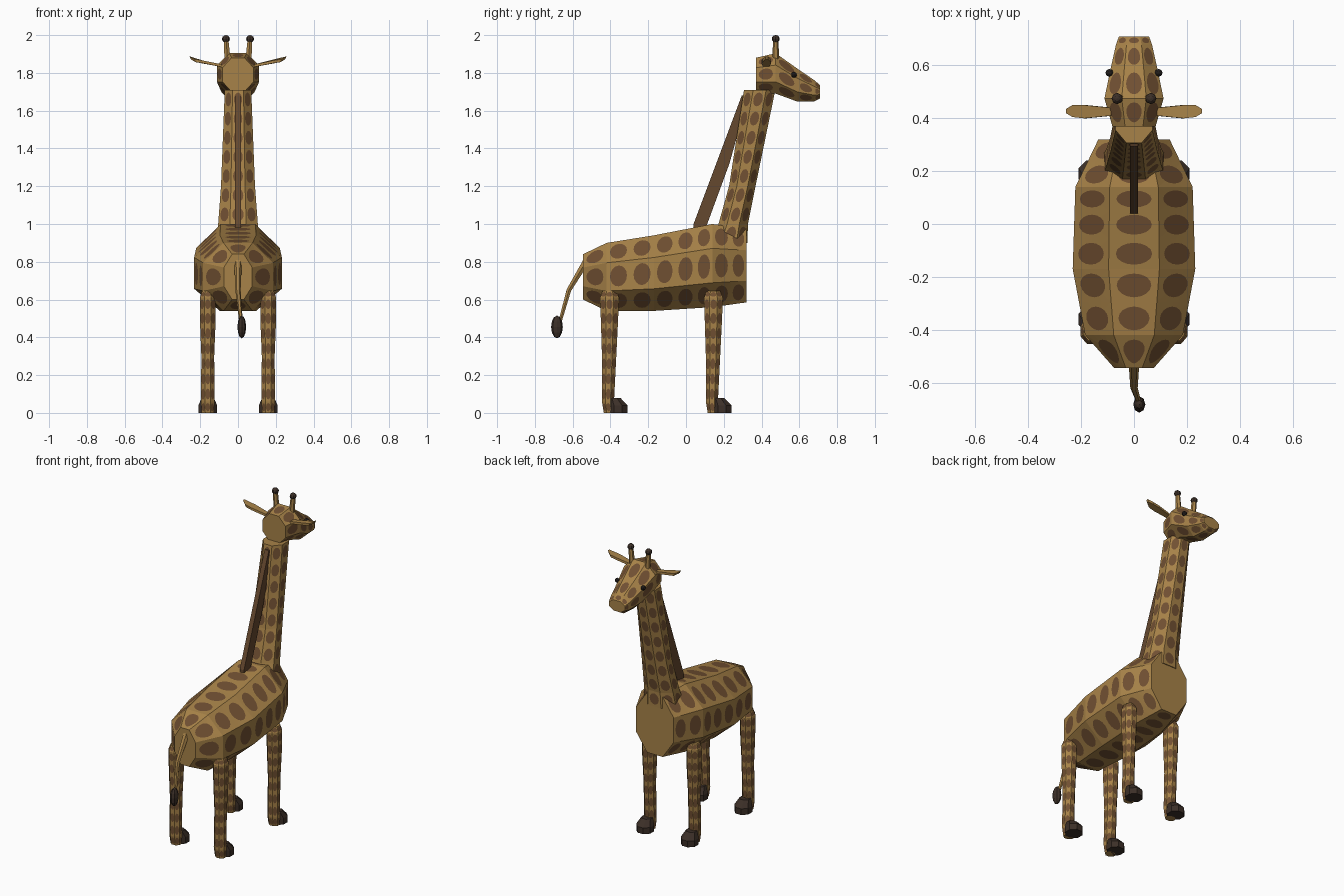
import bpy, bmesh, math
from mathutils import Vector

if "Cube" in bpy.data.objects:
    bpy.data.objects.remove(bpy.data.objects["Cube"], do_unlink=True)


def material(name, rgb):
    m = bpy.data.materials.new(name)
    m.use_nodes = True
    m.diffuse_color = (*rgb, 1)
    m.node_tree.nodes["Principled BSDF"].inputs["Base Color"].default_value = (*rgb, 1)
    return m


TAN = material("tan_hide", (0.39, 0.225, 0.065))
SPOT = material("brown_spot", (0.165, 0.08, 0.032))
MANE = material("mane_brown", (0.13, 0.065, 0.028))
DARK = material("dark_hoof", (0.045, 0.029, 0.021))
EYE = material("eye_black", (0.015, 0.012, 0.011))


def finish(name, bm, mats):
    bmesh.ops.remove_doubles(bm, verts=bm.verts, dist=0.0002)
    bmesh.ops.recalc_face_normals(bm, faces=bm.faces)
    mesh = bpy.data.meshes.new(name)
    bm.to_mesh(mesh)
    bm.free()
    for m in mats:
        mesh.materials.append(m)
    ob = bpy.data.objects.new(name, mesh)
    bpy.context.collection.objects.link(ob)
    return ob


def lerp_ring(rings, pos):
    """Linear blend of (position, offset, half width, half depth) rings."""
    for a, b in zip(rings, rings[1:]):
        if pos <= b[0] + 1e-6:
            t = (pos - a[0]) / (b[0] - a[0])
            return [u + (v - u) * t for u, v in zip(a, b)]
    return rings[-1]


def spotted_loft(name, rings, cuts, along, x=0.0, spot=(0.36, 0.36)):
    """Octagonal loft along y or z; every panel has an oval spot cut into it."""
    bm = bmesh.new()
    k = 1 / math.cos(math.pi / 8)
    loops = []
    for c in cuts:
        pos, off, a, b = lerp_ring(rings, c)
        loop = []
        for i in range(8):
            ang = math.pi / 8 + i * math.pi / 4
            px, q = x + a * k * math.cos(ang), off + b * k * math.sin(ang)
            loop.append(Vector((px, pos, q) if along == "y" else (px, q, pos)))
        loops.append(loop)
    for low, high in zip(loops, loops[1:]):
        for i in range(8):
            j = (i + 1) % 8

            def at(u, v):
                return low[i].lerp(low[j], u).lerp(high[i].lerp(high[j], u), v)

            inner, outer = [], []
            for n in range(16):
                c, s = math.cos(n * math.pi / 8), math.sin(n * math.pi / 8)
                m = 2 * max(abs(c), abs(s))
                inner.append(bm.verts.new(at(0.5 + spot[0] * c, 0.5 + spot[1] * s)))
                outer.append(bm.verts.new(at(0.5 + c / m, 0.5 + s / m)))
            for n in range(16):
                o = (n + 1) % 16
                bm.faces.new((outer[n], outer[o], inner[o], inner[n]))
            bm.faces.new(inner).material_index = 1
    # plain flat end caps
    for loop in (loops[0], loops[-1]):
        bm.faces.new([bm.verts.new(p) for p in loop])
    return finish(name, bm, (TAN, SPOT))


def prism(name, points, depth, mat):
    """Outline pushed along a vector."""
    bm = bmesh.new()
    face = bm.faces.new([bm.verts.new(p) for p in points])
    new = bmesh.ops.extrude_face_region(bm, geom=[face])["geom"]
    bmesh.ops.translate(bm, vec=depth, verts=[v for v in new if isinstance(v, bmesh.types.BMVert)])
    return finish(name, bm, (mat,))


def ball(name, loc, size, mat, seg=8, rings=6):
    bm = bmesh.new()
    bmesh.ops.create_uvsphere(bm, u_segments=seg, v_segments=rings, radius=1)
    bmesh.ops.scale(bm, vec=size, verts=bm.verts)
    bmesh.ops.translate(bm, vec=loc, verts=bm.verts)
    return finish(name, bm, (mat,))


def tube(name, points, mat):
    """Round tube through (x, y, z, radius) points."""
    curve = bpy.data.curves.new(name, "CURVE")
    curve.dimensions = "3D"
    curve.bevel_depth = 1
    curve.bevel_resolution = 1
    curve.use_fill_caps = True
    sp = curve.splines.new("POLY")
    sp.points.add(len(points) - 1)
    for p, (a, b, c, r) in zip(sp.points, points):
        p.co, p.radius = (a, b, c, 1), r
    sp.use_smooth = False
    curve.materials.append(mat)
    ob = bpy.data.objects.new(name, curve)
    bpy.context.collection.objects.link(ob)
    return ob


def steps(a, b, n):
    return [a + (b - a) * i / n for i in range(n + 1)]


# Body, neck and head
spotted_loft("body",
             [(-0.545, 0.72, 0.075, 0.12), (-0.42, 0.72, 0.185, 0.18), (-0.17, 0.74, 0.232, 0.2),
              (0.14, 0.78, 0.222, 0.22), (0.32, 0.78, 0.135, 0.195)],
             [-0.545, -0.42, -0.295, -0.17, -0.055, 0.05, 0.14, 0.235, 0.32], "y")
spotted_loft("neck",
             [(0.9, 0.225, 0.115, 0.1), (1.0, 0.25, 0.105, 0.078), (1.2, 0.298, 0.09, 0.07),
              (1.71, 0.39, 0.07, 0.083)],
             steps(0.9, 1.0, 1) + steps(1.0, 1.71, 7)[1:], "z")
spotted_loft("head",
             [(0.37, 1.79, 0.082, 0.09), (0.475, 1.797, 0.112, 0.107), (0.59, 1.735, 0.088, 0.087),
              (0.68, 1.705, 0.068, 0.056), (0.71, 1.7, 0.057, 0.035)],
             [0.37, 0.475, 0.59, 0.68, 0.71], "y")

# Mane ridge standing behind the neck
prism("mane", [(-0.015, y, z) for y, z in
               ((0.04, 0.98), (0.04, 1.0), (0.295, 1.68), (0.33, 1.68), (0.23, 1.32), (0.105, 0.98))],
      (0.03, 0, 0), MANE)

for side, s in (("left", 1), ("right", -1)):
    # Legs with hooves
    for place, y in (("front", 0.145), ("rear", -0.405)):
        spotted_loft(f"{place}_{side}_leg",
                     [(0, y - 0.003, 0.032, 0.027), (0.06, y - 0.008, 0.036, 0.032),
                      (0.3, y - 0.002, 0.034, 0.038), (0.5, y, 0.042, 0.046),
                      (0.61, y, 0.042, 0.05), (0.645, y, 0.03, 0.036)],
                     [0, 0.06, 0.14, 0.22, 0.3, 0.38, 0.46, 0.54, 0.61, 0.645], "z",
                     x=s * 0.16, spot=(0.42, 0.36))
        bm = bmesh.new()
        for z, mid, rx, ry in ((0, 0.045, 0.054, 0.055), (0.04, 0.045, 0.054, 0.055), (0.08, 0.025, 0.034, 0.035)):
            for i in range(8):
                a = math.pi / 8 + i * math.pi / 4
                bm.verts.new((s * 0.16 + rx * math.cos(a), y + mid + ry * math.sin(a), z))
        bmesh.ops.convex_hull(bm, input=bm.verts)
        finish(f"{place}_{side}_hoof", bm, (DARK,))

    # Leaf-shaped ears, tilted outward and up
    prism(f"{side}_ear", [(s * x, y, z) for x, y, z in
                          ((0.08, 0.41, 1.83), (0.18, 0.4, 1.85), (0.225, 0.405, 1.857), (0.25, 0.42, 1.872),
                           (0.25, 0.435, 1.872), (0.225, 0.45, 1.857), (0.18, 0.45, 1.85), (0.08, 0.44, 1.83))],
          (s * 0.008, 0, 0.016), TAN)

    # Horns with dark knobs, and eyes
    tube(f"{side}_horn", [(s * 0.055, 0.475, 1.86, 0.019), (s * 0.063, 0.475, 1.975, 0.014)], TAN)
    ball(f"{side}_horn_knob", (s * 0.064, 0.475, 1.98), (0.021, 0.021, 0.02), DARK)
    ball(f"{side}_eye", (s * 0.093, 0.572, 1.79), (0.015, 0.015, 0.015), EYE)

# Tail and tuft
tube("tail", [(0, -0.53, 0.8, 0.02), (0, -0.62, 0.65, 0.014), (0.015, -0.665, 0.49, 0.01)], TAN)
ball("tail_tuft", (0.02, -0.683, 0.455), (0.023, 0.031, 0.06), DARK)
